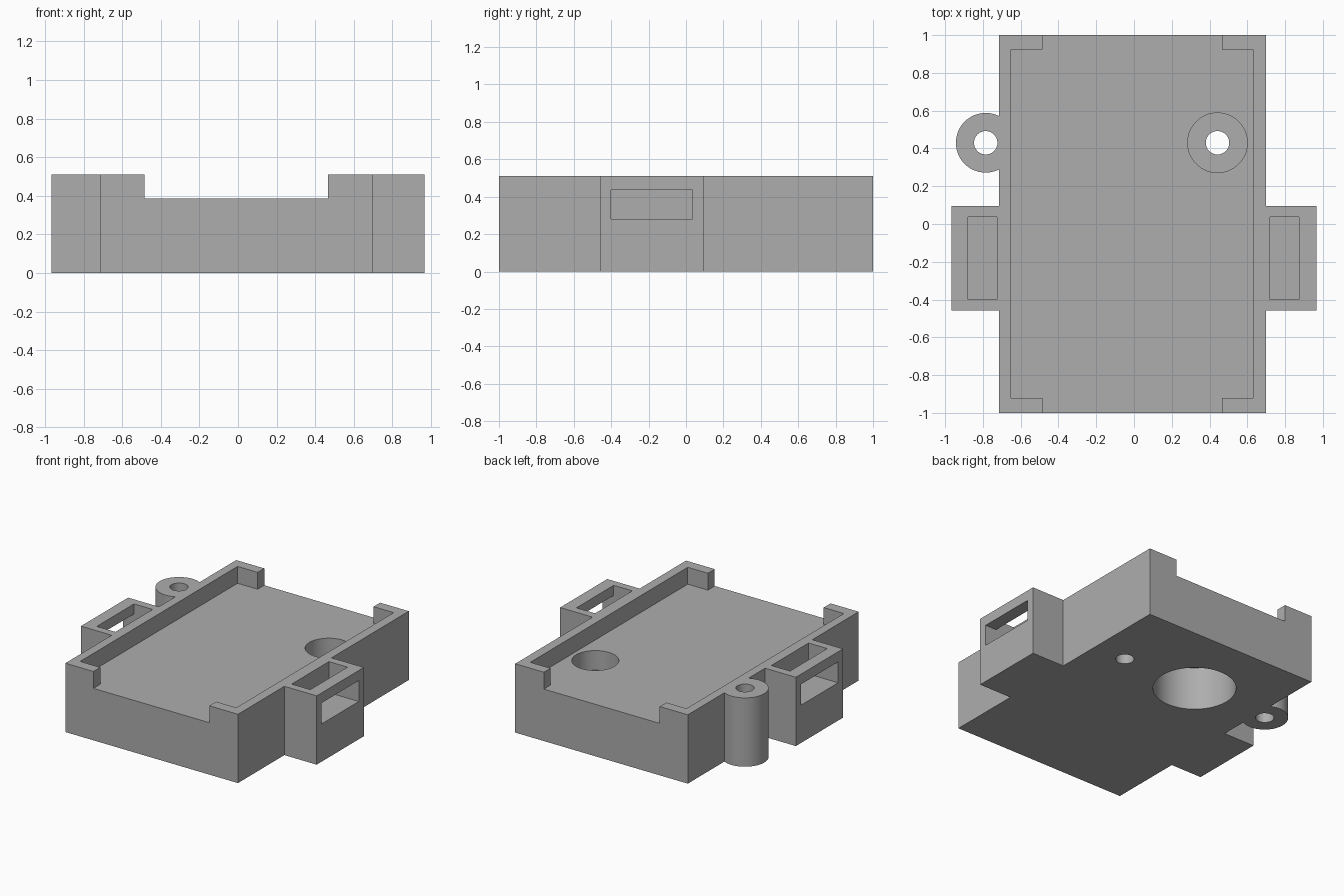
import bpy
import bmesh
import math
from mathutils import Matrix, Vector

old = bpy.data.objects.get("Cube")
if old:
    bpy.data.objects.remove(old, do_unlink=True)

grey = bpy.data.materials.new("plain grey")
grey.use_nodes = True
COLOUR = (0.42, 0.42, 0.42, 1)
grey.diffuse_color = COLOUR
grey.node_tree.nodes["Principled BSDF"].inputs["Base Color"].default_value = COLOUR

HEIGHT, FLOOR = 0.51, 0.385
LEFT, RIGHT = 0.70, -0.715      # outer side walls of the tray
HOLE_Y, HOLE_R, BOSS_R = 0.43, 0.062, 0.158


def finish(name, bm):
    bmesh.ops.recalc_face_normals(bm, faces=bm.faces)
    mesh = bpy.data.meshes.new(name)
    bm.to_mesh(mesh)
    bm.free()
    mesh.materials.append(grey)
    obj = bpy.data.objects.new(name, mesh)
    bpy.context.collection.objects.link(obj)
    return obj


def box(name, xs, ys, zs):
    lo, hi = Vector((xs[0], ys[0], zs[0])), Vector((xs[1], ys[1], zs[1]))
    bm = bmesh.new()
    bmesh.ops.create_cube(bm, size=1, matrix=Matrix.Translation((lo + hi) / 2)
                          @ Matrix.Diagonal((hi - lo).to_4d()))
    return finish(name, bm)


def cylinder(name, x, radius, z0, z1):
    bm = bmesh.new()
    bmesh.ops.create_cone(bm, cap_ends=True, segments=64, radius1=radius, radius2=radius,
                          depth=z1 - z0, matrix=Matrix.Translation((x, HOLE_Y, (z0 + z1) / 2)))
    return finish(name, bm)


def prism(name, profile, y0, y1):
    """Extrude an x-z profile along y."""
    bm = bmesh.new()
    face = bm.faces.new([bm.verts.new((x, y0, z)) for x, z in profile])
    out = bmesh.ops.extrude_face_region(bm, geom=[face])["geom"]
    moved = [v for v in out if isinstance(v, bmesh.types.BMVert)]
    bmesh.ops.translate(bm, verts=moved, vec=(0, y1 - y0, 0))
    return finish(name, bm)


def carve(obj, *cutters):
    """Subtract the cutters, apply the result and remove them."""
    bpy.ops.object.select_all(action="DESELECT")
    bpy.context.view_layer.objects.active = obj
    obj.select_set(True)
    for cutter in cutters:
        cutter.hide_render = True
        mod = obj.modifiers.new("cut", "BOOLEAN")
        mod.operation, mod.solver, mod.object = "DIFFERENCE", "EXACT", cutter
        bpy.ops.object.modifier_apply(modifier=mod.name)
        bpy.data.objects.remove(cutter, do_unlink=True)
    bpy.ops.object.shade_smooth_by_angle(angle=math.radians(30))


# Tray: shallow recess, open ends, counterbored hole and blind socket underneath
tray = box("tray", (RIGHT, LEFT), (-1, 1), (0, HEIGHT))
carve(tray,
      box("recess_cut", (-0.65, 0.63), (-0.92, 0.923), (FLOOR, 1)),
      box("end_gap_cut", (-0.485, 0.465), (-2, 2), (FLOOR, 1)),
      cylinder("counterbore_cut", 0.442, BOSS_R, 0.24, 1),
      cylinder("screw_hole_cut", 0.442, HOLE_R, -1, 1),
      cylinder("socket_cut", -0.17, 0.279, -1, 0.32))

# Screw boss on the right wall, trimmed flush to the tray
boss = cylinder("screw_boss", -0.785, BOSS_R, 0, HEIGHT)
carve(boss,
      box("trim_cut", (RIGHT, 0), (0, 1), (-1, 1)),
      cylinder("boss_hole_cut", -0.785, HOLE_R, -1, 1))

# Strap loops: pocket open at the top, joined to a window in the outer wall
SILL, HEAD = 0.28, 0.435
for name, wall, outer, near, far in (("left_strap_loop", LEFT, 0.965, 0.72, 0.873),
                                     ("right_strap_loop", RIGHT, -0.967, -0.725, -0.878)):
    loop = box(name, sorted((wall, outer)), (-0.457, 0.095), (0, HEIGHT))
    beyond = 2 * outer
    profile = [(near, SILL), (beyond, SILL), (beyond, HEAD), (far, HEAD), (far, 1), (near, 1)]
    carve(loop, prism("strap_slot_cut", profile, -0.4, 0.036))
